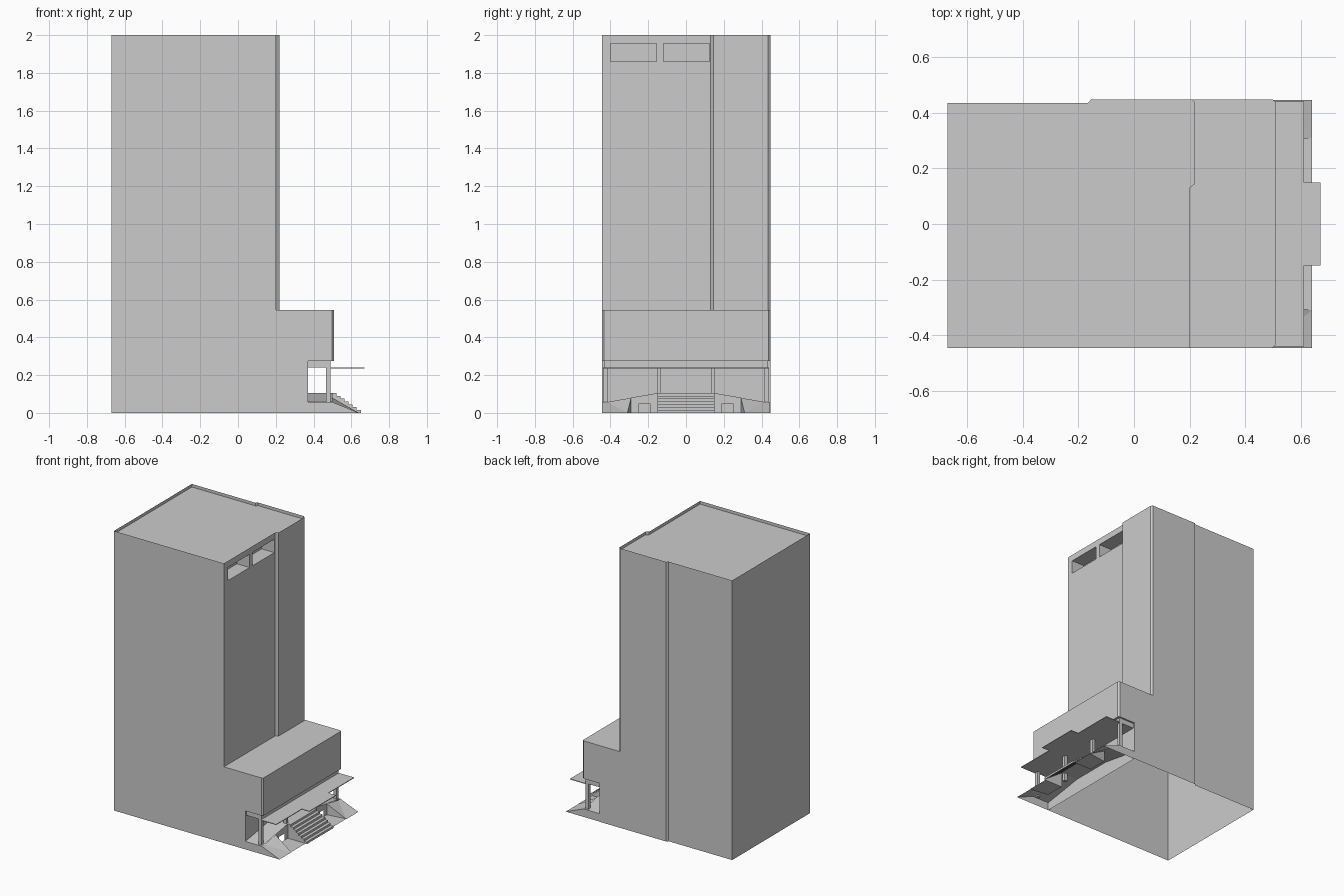
import bpy, bmesh
from mathutils import Vector

if "Cube" in bpy.data.objects:
    bpy.data.objects.remove(bpy.data.objects["Cube"])

X, Y, Z = Vector((1, 0, 0)), Vector((0, 1, 0)), Vector((0, 0, 1))


def finish(bm, name):
    bmesh.ops.remove_doubles(bm, verts=bm.verts, dist=1e-5)
    me = bpy.data.meshes.new(name)
    bm.to_mesh(me)
    bm.free()
    ob = bpy.data.objects.new(name, me)
    bpy.context.collection.objects.link(ob)
    return ob


def face(bm, pts, hint):
    """Add one polygon whose normal points along hint."""
    f = bm.faces.new([bm.verts.new(p) for p in pts])
    f.normal_update()
    if f.normal.dot(hint) < 0:
        f.normal_flip()
    return f


def walls(bm, outline, z0, z1, skip=()):
    """Vertical walls around a counter-clockwise outline."""
    for i, (a, b) in enumerate(zip(outline, outline[1:] + outline[:1])):
        if i not in skip:
            out = Vector((b[1] - a[1], a[0] - b[0], 0))
            face(bm, [(*a, z0), (*b, z0), (*b, z1), (*a, z1)], out)


def level(outline, z):
    return [(x, y, z) for x, y in outline]


def box(bm, x0, x1, y0, y1, z0, z1):
    o = [(x0, y0), (x1, y0), (x1, y1), (x0, y1)]
    walls(bm, o, z0, z1)
    face(bm, level(o, z0), -Z)
    face(bm, level(o, z1), Z)


def wall_with_recess(bm, x, ys, zs, holes, depth):
    """Wall facing +x split into cells; cells in holes become recesses."""
    for i in range(len(ys) - 1):
        for j in range(len(zs) - 1):
            a, b, c, d = ys[i], ys[i + 1], zs[j], zs[j + 1]
            q = [(a, c), (b, c), (b, d), (a, d)]
            if (i, j) not in holes:
                face(bm, [(x, *p) for p in q], X)
                continue
            w = x - depth
            face(bm, [(w, *p) for p in q], X)
            for p, r, n in zip(q, q[1:] + q[:1], (Z, -Y, -Z, Y)):
                face(bm, [(x, *p), (x, *r), (w, *r), (w, *p)], n)


BACK = [(-.155, .447), (-.165, .435), (-.67, .435)]
PODIUM, SOFFIT = .545, .275

# Tower shaft with sunken roof behind a thin parapet
tower = [(-.67, -.445), (.2, -.445), (.2, .13), (.22, .145), (.22, .435), (.21, .447)] + BACK
bm = bmesh.new()
walls(bm, tower, PODIUM, 2, skip=(1,))
wall_with_recess(bm, .2, [-.445, -.4, -.155, -.12, .125, .13],
                 [PODIUM, 1.86, 1.955, 2], {(1, 1), (3, 1)}, .1)
roof = face(bm, level(tower, 2), Z)
bmesh.ops.inset_region(bm, faces=[roof], thickness=.01, use_even_offset=True)
cap = bmesh.ops.extrude_discrete_faces(bm, faces=[roof])["faces"][0]
bmesh.ops.translate(bm, verts=cap.verts, vec=(0, 0, -.022))
finish(bm, "tower")

# Podium storey that overhangs the entrance
podium = [(-.67, -.445), (.498, -.445), (.508, -.435), (.508, .437), (.498, .447)] + BACK
bm = bmesh.new()
walls(bm, podium, SOFFIT, PODIUM)
for z, x, n in ((PODIUM, .2, Z), (SOFFIT, .37, -Z)):
    face(bm, level([(x, -.445)] + podium[1:5] + [(x, .447)], z), n)
finish(bm, "podium")

# Ground storey, hollow and open underneath
bm = bmesh.new()
walls(bm, [(-.67, -.445), (.37, -.445), (.37, .447)] + BACK, 0, SOFFIT)
finish(bm, "ground_storey")

# Beam below the overhang
bm = bmesh.new()
box(bm, .37, .49, -.435, .435, .24, SOFFIT)
finish(bm, "entrance_beam")

# Thin canopy with a projecting middle
canopy = [(.49, -.44), (.61, -.44), (.61, -.15), (.67, -.15),
          (.67, .15), (.61, .15), (.61, .44), (.49, .44)]
bm = bmesh.new()
walls(bm, canopy, .236, .241)
face(bm, level(canopy, .236), -Z)
face(bm, level(canopy, .241), Z)
finish(bm, "canopy")

# Entrance columns
bm = bmesh.new()
for y in (-.425, -.143, .143, .425):
    box(bm, .466, .49, y - .011, y + .011, .05, .24)
finish(bm, "columns")

# Terrace floor: level in the middle, ramped down at both ends
bm = bmesh.new()
face(bm, level([(.37, -.15), (.5, -.15), (.5, .15), (.37, .15)], .105), Z)
for s in (-1, 1):
    e, m, i = .445 * s, .3 * s, .15 * s
    zm, ze = .08, .057
    face(bm, [(.37, i, .105), (.5, i, .105), (.5, m, zm), (.37, m, zm)], Z)
    face(bm, [(.37, m, zm), (.5, m, zm), (.5, e, ze), (.37, e, ze)], Z)
    face(bm, [(.37, e, 0), (.5, e, 0), (.5, e, ze), (.37, e, ze)], s * Y)
finish(bm, "terrace")

# Sloped banks, retaining walls with low openings and ground pads
for s, side in ((-1, "front"), (1, "rear")):
    bm = bmesh.new()
    e, m, i = .445 * s, .29 * s, .15 * s
    g = .31 * s
    face(bm, [(.5, m, .08), (.5, e * .94, .057), (.64, g, 0)], Z)
    face(bm, [(.5, e * .94, .057), (.64, e, 0), (.64, g, 0)], Z)
    face(bm, [(.5, e * .94, .057), (.5, e, .057), (.64, e, 0)], Z)
    face(bm, [(.5, e, 0), (.64, e, 0), (.5, e, .057)], s * Y)
    face(bm, [(.5, m, 0), (.64, g, 0), (.5, m, .08)], -s * Y)
    finish(bm, side + "_bank")

    bm = bmesh.new()
    a, b = .19 * s, .25 * s
    face(bm, [(.5, i, 0), (.5, a, 0), (.5, a, .05), (.5, b, .05), (.5, b, 0),
              (.5, m, 0), (.5, m, .081), (.5, i, .105)], X)
    finish(bm, side + "_retaining_wall")

    bm = bmesh.new()
    face(bm, [(.5, i, .002), (.64, i, .002), (.64, g, .002), (.5, m, .002)], Z)
    finish(bm, side + "_ground_pad")

# Entrance stairs as a stepped sheet with closed cheeks
n, run, rise = 7, .15 / 7, .105 / 7
bm = bmesh.new()
for k in range(n):
    x0, x1 = .5 + k * run, .5 + (k + 1) * run
    zt, zb = .105 - k * rise, .105 - (k + 1) * rise
    face(bm, [(x0, -.15, zt), (x1, -.15, zt), (x1, .15, zt), (x0, .15, zt)], Z)
    face(bm, [(x1, -.15, zt), (x1, .15, zt), (x1, .15, zb), (x1, -.15, zb)], X)
    for s in (-1, 1):
        y = .15 * s
        face(bm, [(x0, y, 0), (x1, y, 0), (x1, y, zt), (x0, y, zt)], s * Y)
finish(bm, "stairs")
